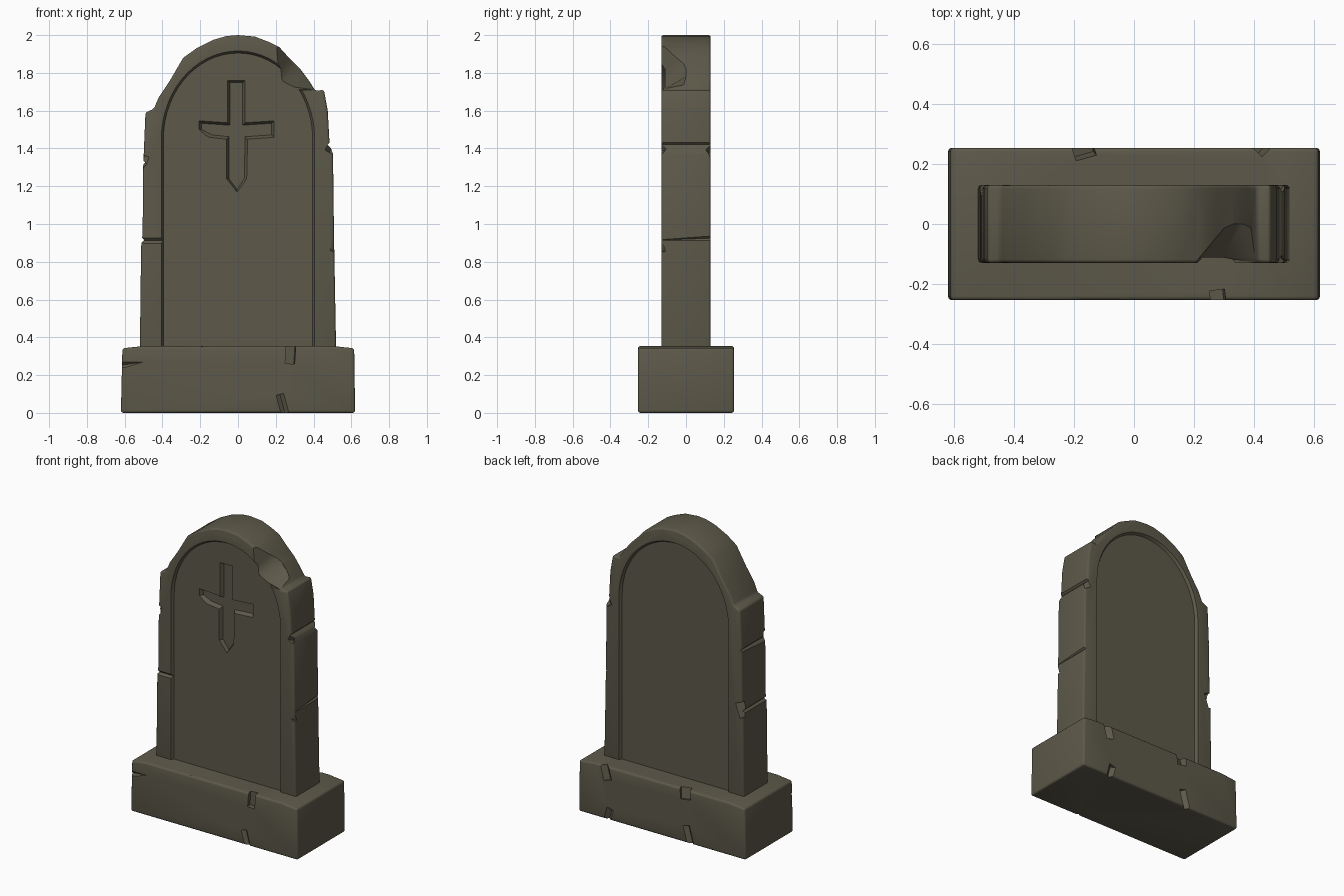
import bpy, bmesh, math
from mathutils import Matrix, Vector

if "Cube" in bpy.data.objects:
    bpy.data.objects.remove(bpy.data.objects["Cube"])

stone_mat = bpy.data.materials.new("weathered stone")
stone_mat.diffuse_color = (0.11, 0.10, 0.068, 1)
stone_mat.use_nodes = True
stone_mat.node_tree.nodes["Principled BSDF"].inputs["Base Color"].default_value = stone_mat.diffuse_color


def loft(name, front, y0, back, y1):
    """Solid between two x,z outlines with equal point counts."""
    bm = bmesh.new()
    a = [bm.verts.new((x, y0, z)) for x, z in front]
    b = [bm.verts.new((x, y1, z)) for x, z in back]
    n = len(a)
    bm.faces.new(a)
    bm.faces.new(b[::-1])
    for i in range(n):
        bm.faces.new((a[i], b[i], b[(i + 1) % n], a[(i + 1) % n]))
    bmesh.ops.recalc_face_normals(bm, faces=bm.faces)
    me = bpy.data.meshes.new(name)
    bm.to_mesh(me)
    bm.free()
    ob = bpy.data.objects.new(name, me)
    bpy.context.collection.objects.link(ob)
    me.materials.append(stone_mat)
    return ob


def wedge(loc, size, rot):
    """Rotated box used for chipping edges."""
    s = 0.5
    sq = [(-s, -s), (s, -s), (s, s), (-s, s)]
    ob = loft("chip_cutter", sq, -s, sq, s)
    m = Matrix.Translation(loc)
    for axis, deg in zip("XYZ", rot):
        m = m @ Matrix.Rotation(math.radians(deg), 4, axis)
    ob.data.transform(m @ Matrix.Diagonal((*size, 1)))
    return ob


def apply(ob, mod):
    bpy.context.view_layer.objects.active = ob
    bpy.ops.object.modifier_apply(modifier=mod.name)


def bevel(ob, width):
    m = ob.modifiers.new("worn_edges", 'BEVEL')
    m.width, m.segments, m.limit_method = width, 3, 'ANGLE'
    m.angle_limit = math.radians(40)
    apply(ob, m)


def cut(ob, cutter):
    cutter.hide_render = True
    m = ob.modifiers.new("cut", 'BOOLEAN')
    m.operation, m.solver, m.object = 'DIFFERENCE', 'EXACT', cutter
    apply(ob, m)
    bpy.data.objects.remove(cutter, do_unlink=True)


def smooth(ob):
    bpy.ops.object.select_all(action='DESELECT')
    ob.select_set(True)
    bpy.context.view_layer.objects.active = ob
    bpy.ops.object.shade_smooth_by_angle(angle=math.radians(32))


# upright slab with worn, uneven outline
outline = [(-0.52, 0.30), (-0.513, 0.88), (-0.505, 0.95), (-0.502, 1.3), (-0.49, 1.59),
           (-0.445, 1.61), (-0.42, 1.67), (-0.36, 1.76), (-0.29, 1.88), (-0.22, 1.93),
           (-0.13, 1.975), (-0.06, 1.995), (0, 2.0), (0.09, 1.992), (0.16, 1.965),
           (0.22, 1.935), (0.27, 1.88), (0.33, 1.82), (0.375, 1.76), (0.41, 1.705),
           (0.455, 1.71), (0.475, 1.60), (0.485, 1.42), (0.503, 1.37), (0.508, 0.95),
           (0.52, 0.30)]
slab = loft("headstone_slab", outline, -0.13, outline, 0.13)
bevel(slab, 0.012)

# arched recessed panels, front and back
def arch(a, h):
    pts = [(a * math.cos(math.radians(t)), 1.45 + h * math.sin(math.radians(t)))
           for t in range(0, 181, 6)]
    return pts + [(-a, 0.2), (a, 0.2)]

for s in (-1, 1):
    cut(slab, loft("panel_cutter", arch(0.412, 0.472), s * 0.14, arch(0.395, 0.455), s * 0.112))

# carved cross with a pointed foot, walls sloping inwards
def cross(g):
    return [(-0.055 - g, 1.76 + g), (0.035 + g, 1.76 + g), (0.035 + g, 1.535 + g),
            (0.19 + g, 1.545 + g), (0.19 + g, 1.46 - g), (0.05 + g, 1.45 - g),
            (0.045 + g, 1.24), (-0.005, 1.17 - g), (-0.06 - g, 1.24),
            (-0.06 - g, 1.45 - g), (-0.15 - g, 1.46 - g), (-0.205 - g, 1.50),
            (-0.205 - g, 1.545 + g), (-0.055 - g, 1.535 + g)]

cut(slab, loft("cross_cutter", cross(0.008), -0.125, cross(-0.012), -0.088))

# large broken corner on the upper right
cut(slab, loft("break_cutter",
               [(0.18, 2.05), (0.205, 1.74), (0.28, 1.70), (0.42, 1.708), (0.60, 2.05)], -0.15,
               [(0.30, 2.05), (0.31, 1.86), (0.34, 1.80), (0.40, 1.74), (0.60, 2.05)], 0.0))

# chips and cracks along the slab edges
slab_chips = [
    ((-0.525, 0, 0.915), (0.04, 0.4, 0.04), (0, 45, 0)),
    ((-0.515, 0, 1.32), (0.04, 0.4, 0.04), (0, 45, 3)),
    ((0.505, 0, 1.42), (0.045, 0.4, 0.045), (0, 45, 0)),
    ((0.53, 0, 0.92), (0.04, 0.4, 0.04), (0, 45, 3)),
    ((-0.47, -0.137, 0.912), (0.15, 0.03, 0.03), (45, 0, 0)),
    ((-0.51, 0.135, 0.93), (0.06, 0.06, 0.10), (0, 20, 45)),
    ((-0.51, -0.14, 1.32), (0.05, 0.05, 0.09), (0, 20, 45)),
    ((0.50, -0.14, 1.41), (0.05, 0.05, 0.07), (0, 30, 45)),
    ((0.50, 0.14, 1.40), (0.05, 0.05, 0.08), (0, 30, 45)),
    ((0.525, -0.14, 0.90), (0.045, 0.045, 0.1), (0, 20, 45)),
]
for chip in slab_chips:
    cut(slab, wedge(*chip))
smooth(slab)

# plinth block with softened edges and a slightly domed top
low = [(-0.62, 0), (0.62, 0), (0.615, 0.342), (0.5, 0.354), (-0.5, 0.354), (-0.612, 0.342)]
base = loft("base_plinth", low, -0.254, low, 0.254)
bevel(base, 0.013)
base_chips = [
    ((0.28, -0.25, 0.345), (0.05, 0.06, 0.17), (0, 4, 8)),
    ((0.24, -0.265, 0.03), (0.045, 0.045, 0.14), (0, -15, 45)),
    ((-0.58, -0.265, 0.26), (0.16, 0.03, 0.035), (45, -12, 0)),
    ((-0.17, 0.255, 0.35), (0.07, 0.07, 0.12), (10, 8, 15)),
    ((-0.20, 0.265, 0.04), (0.05, 0.05, 0.16), (0, 15, 45)),
    ((0.42, 0.26, 0.33), (0.05, 0.05, 0.14), (0, 15, 45)),
    ((0.40, 0.265, 0.02), (0.05, 0.05, 0.12), (0, -15, 45)),
    ((-0.12, -0.265, 0.355), (0.14, 0.04, 0.03), (45, 0, 10)),
]
for chip in base_chips:
    cut(base, wedge(*chip))
smooth(base)
